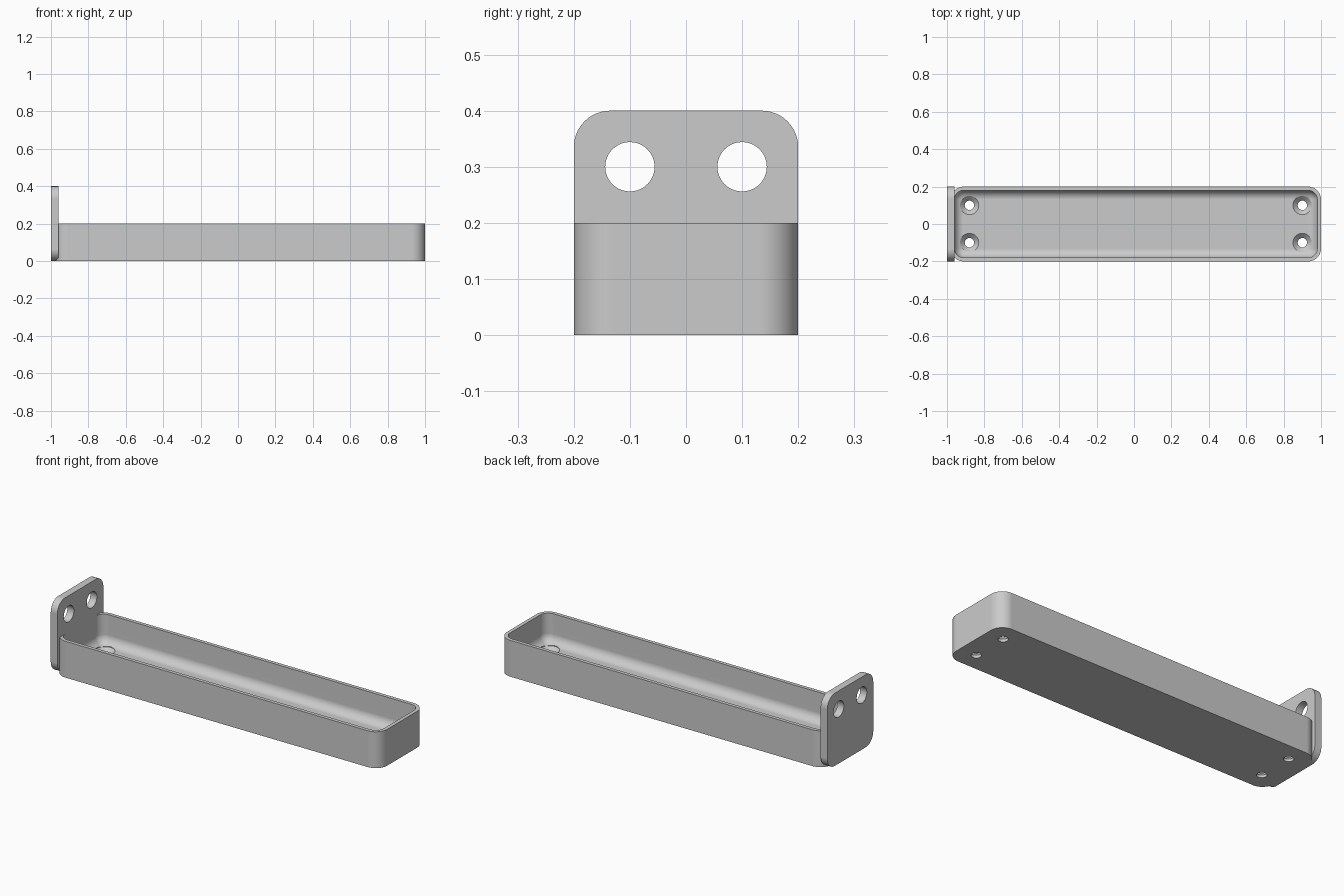
import bpy, bmesh
from math import pi, sin, cos, radians

if "Cube" in bpy.data.objects:
    bpy.data.objects.remove(bpy.data.objects["Cube"])

grey = bpy.data.materials.new("plain grey")
grey.use_nodes = True
COLOR = (0.6, 0.6, 0.6, 1)
grey.diffuse_color = COLOR
grey.node_tree.nodes["Principled BSDF"].inputs["Base Color"].default_value = COLOR


def rounded_rect(w, h, r, steps=12):
    """Outline of a centred rectangle with rounded corners."""
    pts = []
    for k, (sx, sy) in enumerate([(1, 1), (-1, 1), (-1, -1), (1, -1)]):
        for i in range(steps + 1):
            a = (k + i / steps) * pi / 2
            pts.append((sx * (w / 2 - r) + r * cos(a), sy * (h / 2 - r) + r * sin(a)))
    return pts


def loft(name, rings):
    """Skin a list of equal point rings and cap both ends."""
    bm = bmesh.new()
    loops = [[bm.verts.new(p) for p in ring] for ring in rings]
    n = len(loops[0])
    for a, b in zip(loops, loops[1:]):
        for i in range(n):
            j = (i + 1) % n
            bm.faces.new((a[i], a[j], b[j], b[i]))
    bm.faces.new(loops[0])
    bm.faces.new(loops[-1])
    bmesh.ops.recalc_face_normals(bm, faces=bm.faces)
    mesh = bpy.data.meshes.new(name)
    bm.to_mesh(mesh)
    bm.free()
    obj = bpy.data.objects.new(name, mesh)
    mesh.materials.append(grey)
    bpy.context.collection.objects.link(obj)
    return obj


def lathe(name, profile, n=40):
    """Round cutter from (radius, z) pairs."""
    return loft(name, [[(r * cos(2 * pi * i / n), r * sin(2 * pi * i / n), z)
                        for i in range(n)] for r, z in profile])


def activate(obj):
    bpy.ops.object.select_all(action='DESELECT')
    obj.select_set(True)
    bpy.context.view_layer.objects.active = obj


def cut(obj, cutter):
    cutter.hide_render = True
    activate(obj)
    mod = obj.modifiers.new("hole", 'BOOLEAN')
    mod.operation, mod.solver, mod.object = 'DIFFERENCE', 'EXACT', cutter
    bpy.ops.object.modifier_apply(modifier=mod.name)
    bpy.data.objects.remove(cutter)


def finish(obj):
    activate(obj)
    bpy.ops.object.shade_smooth_by_angle(angle=radians(30))
    mod = obj.modifiers.new("weighted normals", 'WEIGHTED_NORMAL')
    mod.keep_sharp = True


# Tray: outer wall, rim, inner wall and a filleted floor
LENGTH, WIDTH, HEIGHT, CORNER = 1.98, 0.4, 0.2, 0.07
CENTRE, WALL, FLOOR, FILLET = 0.01, 0.02, 0.04, 0.049


def tray_ring(inset, z):
    outline = rounded_rect(LENGTH - 2 * inset, WIDTH - 2 * inset, CORNER - inset)
    return [(x + CENTRE, y, z) for x, y in outline]


rings = [tray_ring(0, 0), tray_ring(0, HEIGHT), tray_ring(WALL, HEIGHT)]
for i in range(11):
    a = i / 10 * pi / 2
    rings.append(tray_ring(WALL + FILLET * (1 - cos(a)), FLOOR + FILLET * (1 - sin(a))))
tray = loft("tray", rings)

# Countersunk screw holes in the floor
for x in (CENTRE - 0.89, CENTRE + 0.89):
    for y in (-0.1, 0.1):
        cutter = lathe("screw_cutter", [(0.025, -0.05), (0.025, FLOOR - 0.025),
                                        (0.05, FLOOR), (0.05, 0.15)])
        cutter.location = (x, y, 0)
        cut(tray, cutter)
finish(tray)

# Upright end plate with two mounting holes
outline = rounded_rect(0.4, 0.4, 0.065)
plate = loft("end_plate", [[(x, y, z + 0.2) for y, z in outline] for x in (-1, -0.96)])
for y in (-0.1, 0.1):
    cutter = lathe("mount_cutter", [(0.044, -0.1), (0.044, 0.1)])
    cutter.rotation_euler = (0, pi / 2, 0)
    cutter.location = (-0.98, y, 0.3)
    cut(plate, cutter)
finish(plate)
